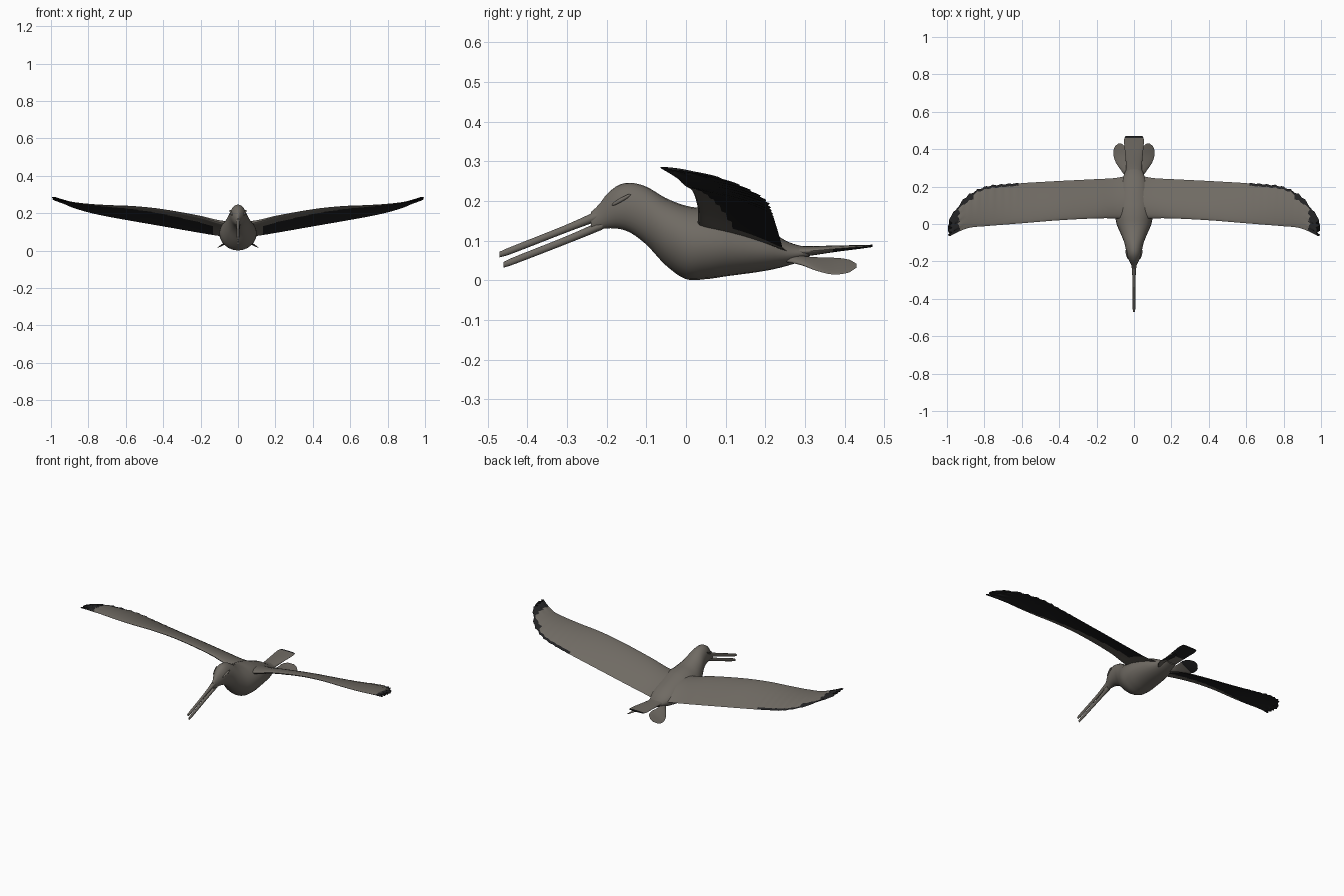
import bpy, bmesh
from math import sin, cos, pi, radians, sqrt

cube = bpy.data.objects.get("Cube")
if cube:
    bpy.data.objects.remove(cube)


def material(name, rgb):
    m = bpy.data.materials.new(name)
    m.use_nodes = True
    m.diffuse_color = (*rgb, 1)
    bsdf = m.node_tree.nodes["Principled BSDF"]
    bsdf.inputs["Base Color"].default_value = (*rgb, 1)
    bsdf.inputs["Roughness"].default_value = 0.8
    return m


PLUMAGE = material("warm grey plumage", (0.16, 0.145, 0.125))
FEATHER = material("black flight feathers", (0.016, 0.016, 0.017))


def sample(keys, t):
    """Smooth interpolation of rows (t, a, b, ...) through every row."""
    t = min(max(t, keys[0][0]), keys[-1][0])
    k = next(i for i in range(len(keys) - 1) if t <= keys[i + 1][0])
    p, q = keys[k], keys[k + 1]
    o, r = keys[max(k - 1, 0)], keys[min(k + 2, len(keys) - 1)]
    d = q[0] - p[0]
    s = (t - p[0]) / d
    out = []
    for c in range(1, len(p)):
        m0 = (q[c] - o[c]) / (q[0] - o[0]) * d
        m1 = (r[c] - p[c]) / (r[0] - p[0]) * d
        out.append((2*s**3 - 3*s**2 + 1) * p[c] + (s**3 - 2*s**2 + s) * m0
                   + (3*s**2 - 2*s**3) * q[c] + (s**3 - s**2) * m1)
    return out


def loft(name, rings, is_black=lambda centre, j: False):
    """Skin closed rings and cap both ends; is_black picks the dark faces."""
    bm = bmesh.new()
    rows = [[bm.verts.new(p) for p in ring] for ring in rings]
    n = len(rows[0])
    for a, b in zip(rows, rows[1:]):
        for j in range(n):
            f = bm.faces.new((a[j], a[(j + 1) % n], b[(j + 1) % n], b[j]))
            f.material_index = int(is_black(f.calc_center_median(), j))
    bm.faces.new(rows[0])
    end = bm.faces.new(rows[-1])
    end.material_index = int(is_black(end.calc_center_median(), n - 1))
    bmesh.ops.recalc_face_normals(bm, faces=bm.faces)
    mesh = bpy.data.meshes.new(name)
    bm.to_mesh(mesh)
    bm.free()
    ob = bpy.data.objects.new(name, mesh)
    bpy.context.collection.objects.link(ob)
    mesh.materials.append(PLUMAGE)
    mesh.materials.append(FEATHER)
    bpy.ops.object.select_all(action='DESELECT')
    ob.select_set(True)
    bpy.context.view_layer.objects.active = ob
    bpy.ops.object.shade_smooth_by_angle(angle=radians(50))
    return ob


def oval(x, y, z, w, h, tilt=0.0, n=24):
    """Elliptical section facing along y, rolled by tilt."""
    pts = []
    for i in range(n):
        a = 2 * pi * i / n
        u, v = w * cos(a), h * sin(a)
        pts.append((x + u*cos(tilt) - v*sin(tilt), y, z + u*sin(tilt) + v*cos(tilt)))
    return pts


def steps(a, b, n):
    return [a + (b - a) * i / n for i in range(n + 1)]


# Body with neck and head: y, bottom, top, half width
BODY = [(-0.24, 0.125, 0.172, 0.010), (-0.22, 0.128, 0.190, 0.014),
        (-0.20, 0.131, 0.217, 0.024), (-0.17, 0.130, 0.240, 0.037),
        (-0.14, 0.120, 0.246, 0.043), (-0.10, 0.090, 0.236, 0.052),
        (-0.05, 0.037, 0.207, 0.072), (0.00, 0.003, 0.188, 0.093),
        (0.05, 0.003, 0.180, 0.100), (0.10, 0.010, 0.168, 0.098),
        (0.20, 0.024, 0.130, 0.078), (0.26, 0.038, 0.096, 0.055),
        (0.31, 0.056, 0.082, 0.035)]
rings = []
for y in steps(-0.24, 0.31, 44):
    lo, hi, w = sample(BODY, y)
    rings.append(oval(0, y, (lo + hi) / 2, w, (hi - lo) / 2))
loft("body", rings)

# Parted bill: y, centre height, half width, half thickness
UPPER = [(-0.47, 0.065, 0.006, 0.007), (-0.45, 0.072, 0.007, 0.009),
         (-0.30, 0.131, 0.008, 0.010), (-0.21, 0.168, 0.014, 0.014)]
LOWER = [(-0.46, 0.039, 0.005, 0.007), (-0.44, 0.047, 0.006, 0.009),
         (-0.30, 0.102, 0.008, 0.010), (-0.21, 0.140, 0.013, 0.012)]
for name, keys in (("upper_bill", UPPER), ("lower_bill", LOWER)):
    rings = []
    for y in steps(keys[0][0], keys[-1][0], 16):
        z, w, h = sample(keys, y)
        rings.append(oval(0, y, z, w, h, n=12))
    loft(name, rings)

# Wings: span, leading y, trailing y, leading z, trailing z, thickness, camber
WING = [(0.02, 0.025, 0.262, 0.135, 0.070, 0.036, 0.020),
        (0.10, 0.030, 0.246, 0.150, 0.077, 0.030, 0.018),
        (0.20, 0.030, 0.240, 0.179, 0.093, 0.022, 0.016),
        (0.40, 0.020, 0.230, 0.217, 0.128, 0.017, 0.014),
        (0.55, 0.008, 0.222, 0.234, 0.154, 0.014, 0.012),
        (0.70, -0.004, 0.216, 0.240, 0.181, 0.011, 0.012),
        (0.80, -0.012, 0.204, 0.246, 0.203, 0.008, 0.012),
        (0.88, -0.020, 0.165, 0.255, 0.227, 0.006, 0.010),
        (0.94, -0.042, 0.115, 0.270, 0.250, 0.004, 0.006),
        (0.985, -0.065, 0.045, 0.284, 0.270, 0.003, 0.002)]
CHORD = 20


def chord(j):
    return max(0, (j if j <= CHORD else 2 * CHORD - j) / CHORD) ** 1.3


def wing_section(x, side):
    y0, y1, z0, z1, thick, camber = sample(WING, x)
    feather = max(0, min(1, (x - 0.55) / 0.3))
    y1 -= 0.012 * feather * abs(sin(x * 75))
    ragged = max(0, (x - 0.90) / 0.085)
    pts = []
    for j in range(2 * CHORD):
        v = chord(j)
        half = thick * 1.3 * sqrt(v) * (1 - v) + 0.0012
        z = z0 + (z1 - z0) * v + camber * 4 * v * (1 - v)
        reach = x + ragged * (0.012 * sin(v * 24) - 0.016 * (v - 0.3) ** 2)
        pts.append((side * reach, y0 + (y1 - y0) * v, z + (half if j <= CHORD else -half)))
    return pts


def wing_black(c, j):
    x, v = abs(c.x), chord(j + 0.5)
    if j < CHORD:  # upper side: dark tip and thin trailing rim
        return x > 0.935 or (x > 0.86 and v > 0.82) or (x > 0.62 and v > 0.95)
    return x > 0.13 and v > 0.5 * (1 - x / 0.85)  # dark flight feathers below


for name, side in (("left_wing", 1), ("right_wing", -1)):
    loft(name, [wing_section(x, side) for x in steps(0.02, 0.985, 84)], wing_black)


def dark_below(start):
    return lambda c, j: c.y > 0.457 or (j >= 12 and c.y > start)


# Flat tail: y, centre height, half width, half thickness
TAIL = [(0.23, 0.070, 0.045, 0.020), (0.30, 0.073, 0.042, 0.013),
        (0.38, 0.080, 0.048, 0.008), (0.45, 0.085, 0.053, 0.004),
        (0.47, 0.087, 0.046, 0.003)]
rings = []
for y in steps(0.23, 0.47, 24):
    z, w, h = sample(TAIL, y)
    rings.append(oval(0, y, z, w, h))
loft("tail", rings, dark_below(0.37))

# Trailing webbed feet: y, centre x, centre height, half width, half thickness
FOOT = [(0.25, 0.030, 0.056, 0.014, 0.008), (0.29, 0.052, 0.050, 0.022, 0.006),
        (0.33, 0.066, 0.041, 0.036, 0.004), (0.37, 0.070, 0.036, 0.045, 0.003),
        (0.41, 0.074, 0.036, 0.035, 0.002), (0.43, 0.076, 0.037, 0.010, 0.001)]
for name, side in (("left_foot", 1), ("right_foot", -1)):
    rings = []
    for y in steps(0.25, 0.43, 20):
        x, z, w, h = sample(FOOT, y)
        rings.append(oval(side * x, y, z, w, h, tilt=-side * radians(28)))
    loft(name, rings, dark_below(0.36))

# Low eye ridges on the sides of the head
for name, side in (("left_eye_ridge", 1), ("right_eye_ridge", -1)):
    rings = []
    for t in steps(-0.95, 0.95, 8):
        r = 0.006 * sqrt(1 - t * t)
        rings.append(oval(side * (0.037 + 0.006 * t), -0.163 + 0.025 * t,
                          0.203 + 0.014 * t, r, r, n=10))
    loft(name, rings)
